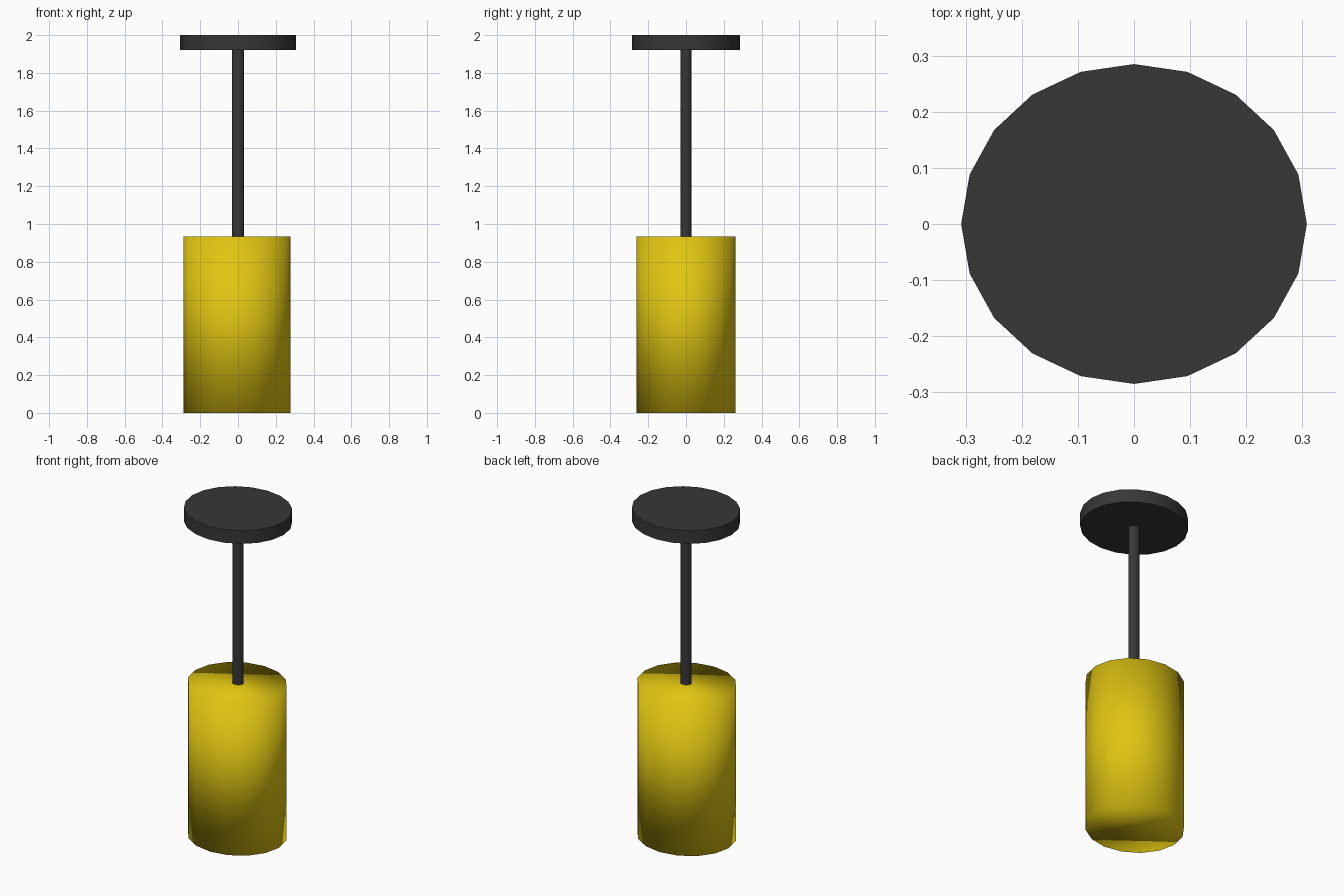
import bpy, math

if "Cube" in bpy.data.objects:
    bpy.data.objects.remove(bpy.data.objects["Cube"])


def material(name, color):
    m = bpy.data.materials.new(name)
    m.diffuse_color = (*color, 1)
    m.use_nodes = True
    m.node_tree.nodes["Principled BSDF"].inputs["Base Color"].default_value = m.diffuse_color
    return m


yellow = material("yellow", (0.75, 0.56, 0.006))
charcoal = material("charcoal", (0.038, 0.038, 0.038))


def oval_cylinder(name, sides, rx, ry, z0, z1, mat, x=0.0):
    """Elliptical capped cylinder with a corner on both axes."""
    bpy.ops.mesh.primitive_cylinder_add(vertices=sides, radius=1, depth=1,
                                        location=(x, 0, (z0 + z1) / 2))
    ob = bpy.context.object
    ob.name = name
    ob.scale = (rx, ry, z1 - z0)
    bpy.ops.object.transform_apply(location=True, rotation=False, scale=True)
    ob.data.materials.append(mat)
    return ob


# Ceiling plate and hanging rod, crisp rims
for args in (("ceiling_plate", 20, 0.308, 0.285, 1.92, 2.0),
             ("hanging_rod", 20, 0.033, 0.029, 0.93, 1.92)):
    oval_cylinder(*args, charcoal)
    bpy.ops.object.shade_smooth_by_angle(angle=math.radians(40))

# Lamp shade, closed and smooth-shaded right over its rims
oval_cylinder("lamp_shade", 16, 0.284, 0.262, 0.0, 0.935, yellow, x=-0.005)
bpy.ops.object.shade_smooth()
